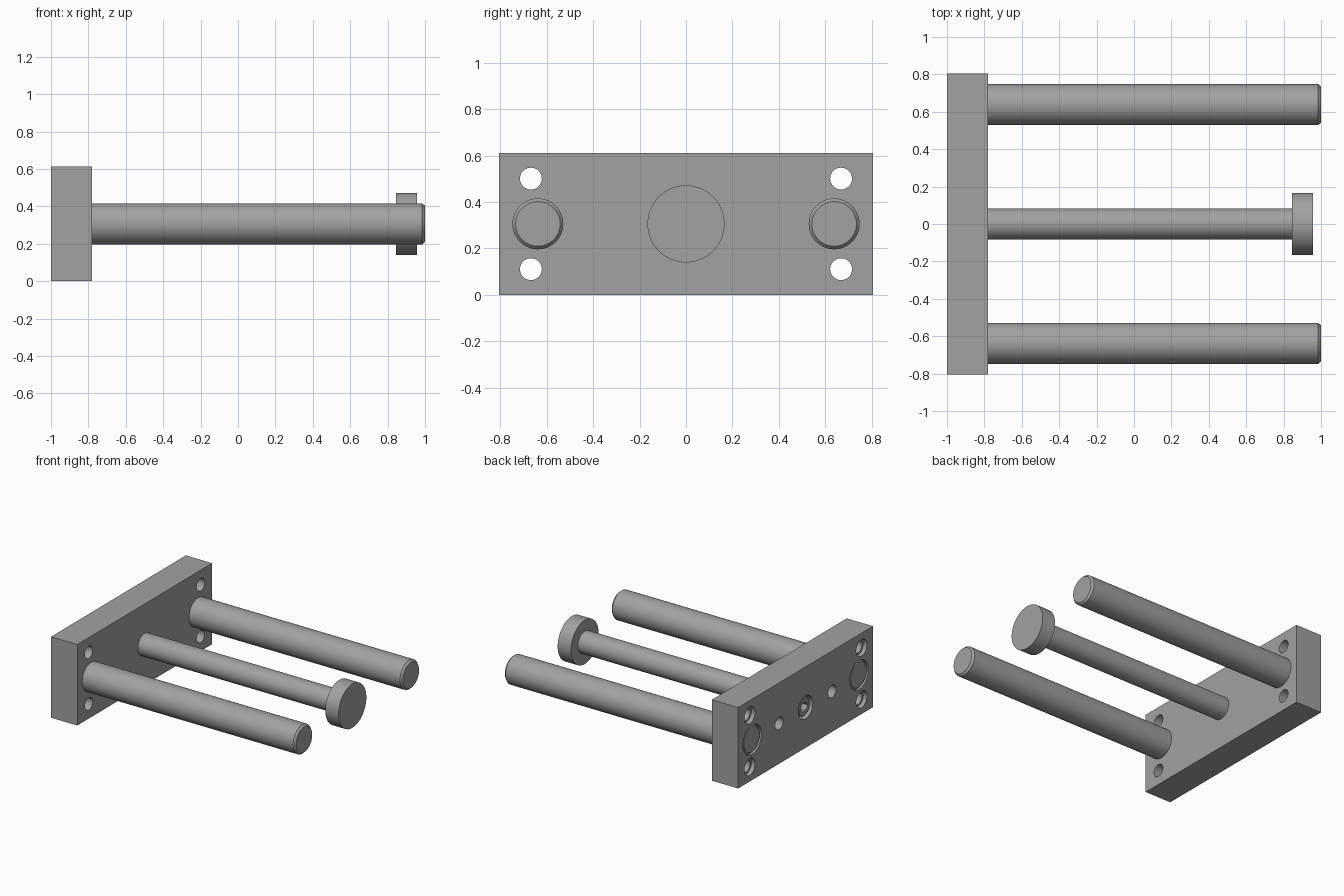
import bpy, bmesh, math
from mathutils import Matrix

if "Cube" in bpy.data.objects:
    bpy.data.objects.remove(bpy.data.objects["Cube"])

# One grey metal for every part
steel = bpy.data.materials.new("grey_steel")
steel.use_nodes = True
GREY = (0.36, 0.36, 0.36, 1)
steel.diffuse_color = GREY
steel.node_tree.nodes["Principled BSDF"].inputs["Base Color"].default_value = GREY

MID = 0.306          # height of all shaft axes
BACK, FACE = -1.0, -0.78   # plate faces along x


def make_object(name, bm):
    bmesh.ops.recalc_face_normals(bm, faces=bm.faces)
    mesh = bpy.data.meshes.new(name)
    bm.to_mesh(mesh)
    bm.free()
    mesh.materials.append(steel)
    obj = bpy.data.objects.new(name, mesh)
    bpy.context.collection.objects.link(obj)
    return obj


def turned(name, profile, y=0, z=MID, sides=64):
    """Solid of revolution about an x axis; profile is a list of (x, radius)."""
    bm = bmesh.new()
    rings = []
    for x, r in profile:
        angles = [2 * math.pi * i / sides for i in range(sides)]
        rings.append([bm.verts.new((x, y + r * math.cos(a), z + r * math.sin(a)))
                      for a in angles])
    for a, b in zip(rings, rings[1:]):
        for i in range(sides):
            j = (i + 1) % sides
            bm.faces.new((a[i], a[j], b[j], b[i]))
    bm.faces.new(rings[0])
    bm.faces.new(rings[-1])
    return make_object(name, bm)


def cut(target, cutters):
    """Subtract the cutters from the target, then discard them."""
    for c in cutters:
        c.hide_render = True
        mod = target.modifiers.new("cut", "BOOLEAN")
        mod.operation = "DIFFERENCE"
        mod.solver = "EXACT"
        mod.object = c
    graph = bpy.context.evaluated_depsgraph_get()
    mesh = bpy.data.meshes.new_from_object(target.evaluated_get(graph))
    target.modifiers.clear()
    target.data = mesh
    for c in cutters:
        bpy.data.objects.remove(c)


def smooth(obj):
    bpy.ops.object.select_all(action="DESELECT")
    obj.select_set(True)
    bpy.context.view_layer.objects.active = obj
    bpy.ops.object.shade_smooth_by_angle(angle=math.radians(30))


# End plate
bm = bmesh.new()
size = Matrix.Diagonal((FACE - BACK, 1.61, 0.612, 1))
place = Matrix.Translation(((BACK + FACE) / 2, 0, MID))
bmesh.ops.create_cube(bm, size=1, matrix=place @ size)
plate = make_object("end_plate", bm)

# Bores: counterbored corner holes, blind holes, rod seats, screw recess
OUT = BACK - 0.05
bores = [turned("screw_recess", [(OUT, 0.086), (BACK + 0.1, 0.086)])]
for side in (-1, 1):
    for dz in (-0.195, 0.195):
        bores.append(turned("corner_bore", [
            (OUT, 0.064), (BACK + 0.03, 0.064), (BACK + 0.03, 0.047), (FACE + 0.05, 0.047)],
            side * 0.668, MID + dz, 40))
    bores.append(turned("blind_bore", [(OUT, 0.047), (BACK + 0.15, 0.047)], side * 0.316, sides=40))
    bores.append(turned("rod_seat", [(OUT, 0.11), (BACK + 0.04, 0.11)], side * 0.638))
cut(plate, bores)

# Guide rods with chamfered ends
parts = [plate]
for side, label in ((-1, "right"), (1, "left")):
    parts.append(turned(label + "_guide_rod", [
        (BACK + 0.004, 0.094), (BACK + 0.02, 0.1095), (0.985, 0.1095), (1.0, 0.096)], side * 0.638))

# Central piston rod and its round head
parts.append(turned("piston_rod", [(FACE - 0.02, 0.083), (0.86, 0.083)]))
parts.append(turned("piston_head", [(0.846, 0.166), (0.957, 0.166)]))

# Socket screw in the back of the plate
screw = turned("socket_screw", [(BACK + 0.012, 0.064), (BACK + 0.02, 0.072), (BACK + 0.12, 0.072)])
cut(screw, [turned("hex_socket", [(OUT, 0.04), (BACK + 0.07, 0.04)], sides=6)])
parts.append(screw)

for part in parts:
    smooth(part)
